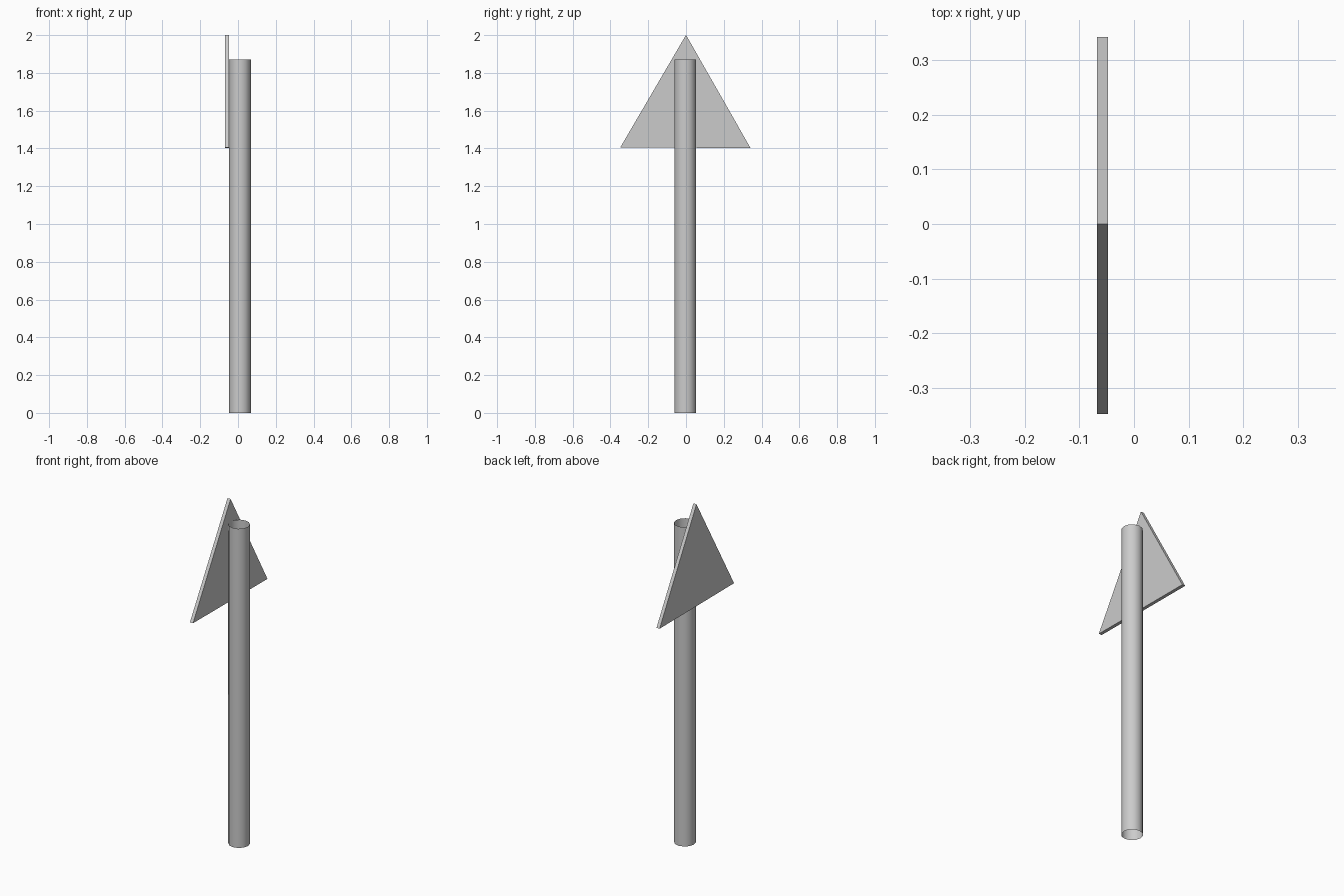
import bpy
from math import radians, pi
from mathutils import Matrix

if "Cube" in bpy.data.objects:
    bpy.data.objects.remove(bpy.data.objects["Cube"])

# Hollow post, open at both ends
bpy.ops.mesh.primitive_cylinder_add(vertices=12, radius=0.058, depth=1.87,
                                    end_fill_type='NOTHING',
                                    location=(0.01, -0.004, 0.935))
post = bpy.context.object
post.name = "post"
bpy.ops.object.shade_smooth_by_angle(angle=radians(40))

# Triangular sign plate: a three-sided prism facing sideways, point up
bpy.ops.mesh.primitive_cylinder_add(vertices=3, radius=0.398, depth=0.02)
plate = bpy.context.object
plate.name = "sign_plate"
# first vertex of the primitive lies on +y: turn the axis onto x with the point on z
basis = Matrix(((0, 0, 1), (1, 0, 0), (0, 1, 0))).to_4x4()
tilt = Matrix.Rotation(radians(-0.3), 4, 'X')
plate.data.transform(tilt @ basis)
plate.location = (-0.058, -0.002, 1.603)
